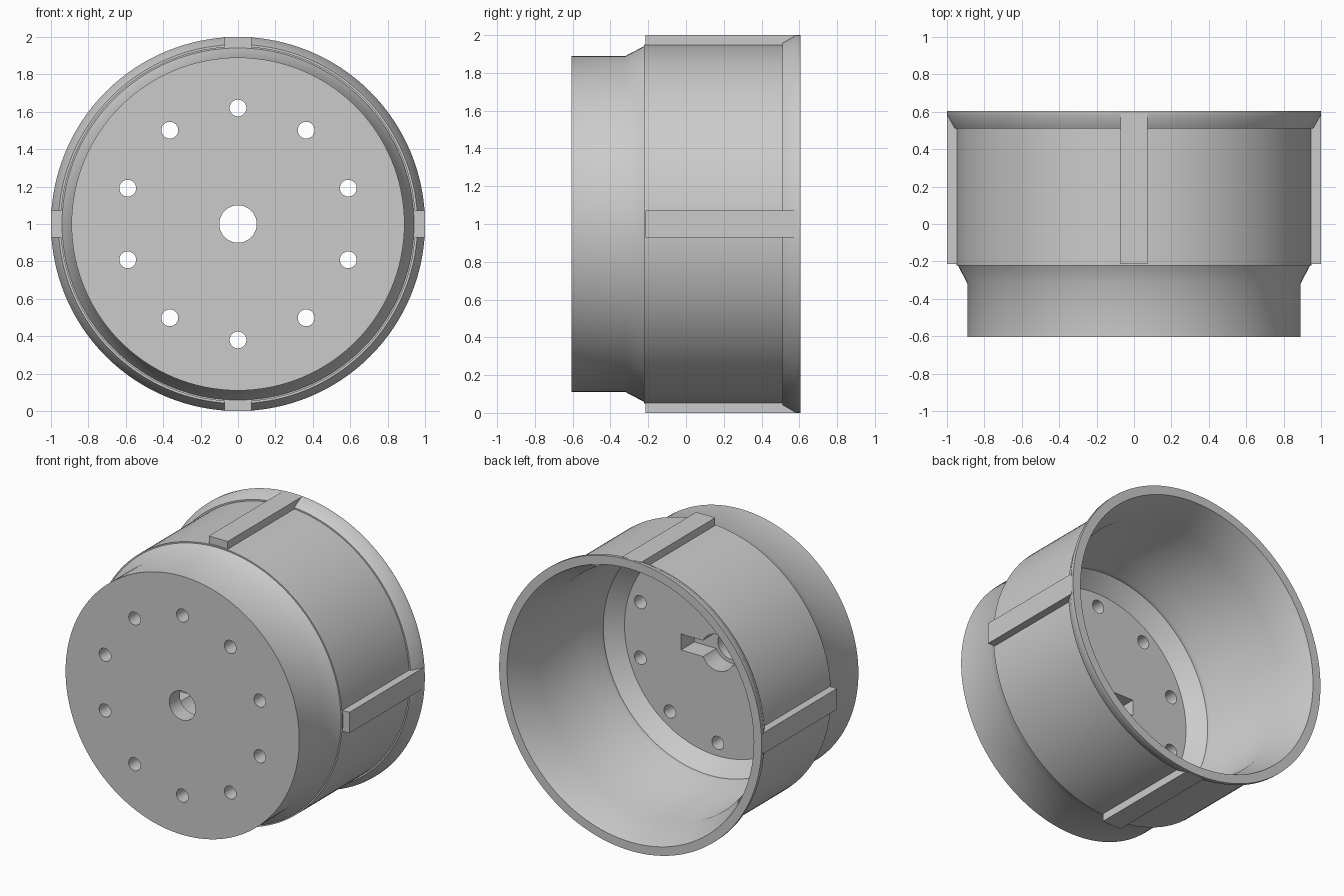
import bpy
import bmesh
from math import cos, sin, tau
from mathutils import Matrix, Vector

if "Cube" in bpy.data.objects:
    bpy.data.objects.remove(bpy.data.objects["Cube"], do_unlink=True)

grey = bpy.data.materials.new("plain grey")
grey.use_nodes = True
grey.diffuse_color = (0.6, 0.6, 0.6, 1)
grey.node_tree.nodes["Principled BSDF"].inputs["Base Color"].default_value = (0.6, 0.6, 0.6, 1)

AXIS = Vector((0, 0, 1))  # the hub axis runs along y at this height


def finish(name, bm):
    bmesh.ops.recalc_face_normals(bm, faces=bm.faces[:])
    mesh = bpy.data.meshes.new(name)
    bm.to_mesh(mesh)
    bm.free()
    obj = bpy.data.objects.new(name, mesh)
    mesh.materials.append(grey)
    bpy.context.collection.objects.link(obj)
    return obj


def lathe(bm, profile, steps, centre=AXIS):
    """Solid of (radius, y) rings around the y direction, capped at both ends."""
    rings = []
    for r, y in profile:
        rings.append([bm.verts.new(centre + Vector((r * cos(tau * i / steps), y, r * sin(tau * i / steps))))
                      for i in range(steps)])
    for a, b in zip(rings, rings[1:]):
        for i in range(steps):
            j = (i + 1) % steps
            bm.faces.new((a[i], a[j], b[j], b[i]))
    bm.faces.new(rings[0])
    bm.faces.new(rings[-1])


def box(bm, low, high):
    low, high = Vector(low), Vector(high)
    size = high - low
    matrix = Matrix.Translation((low + high) / 2) @ Matrix.Diagonal((*size, 1))
    bmesh.ops.create_cube(bm, size=1, matrix=matrix)


def activate(obj):
    bpy.ops.object.select_all(action="DESELECT")
    obj.select_set(True)
    bpy.context.view_layer.objects.active = obj


def cut(obj, cutter):
    mod = obj.modifiers.new("cut", "BOOLEAN")
    mod.operation = "DIFFERENCE"
    mod.solver = "EXACT"
    mod.object = cutter
    activate(obj)
    bpy.ops.object.modifier_apply(modifier=mod.name)
    bpy.data.objects.remove(cutter, do_unlink=True)


# Cup body: outside from the front face to the rim, then inside to the floor
bm = bmesh.new()
lathe(bm, [(0.89, -0.605), (0.89, -0.32), (0.941, -0.223), (0.95, -0.223),
           (0.95, 0.51), (0.96, 0.51), (1.0, 0.58), (1.0, 0.605),
           (0.94, 0.605), (0.865, 0.37), (0.86, -0.115), (0.805, -0.22),
           (0.805, -0.25), (0.71, -0.345)], 128)
body = finish("wheel_body", bm)

# Ring of bolt holes
bm = bmesh.new()
for i in range(10):
    a = tau * (i / 10 + 0.25)
    lathe(bm, [(0.045, -0.8), (0.045, 0)], 24, AXIS + Vector((cos(a), 0, sin(a))) * 0.62)
cut(body, finish("bolt_cutter", bm))

# Recess for a two-armed drive horn, then the axle hole
bm = bmesh.new()
lathe(bm, [(0.125, -0.49), (0.125, -0.1)], 48)
cut(body, finish("hub_cutter", bm))
bm = bmesh.new()
box(bm, (-0.28, -0.49, 0.945), (0.28, -0.1, 1.055))
cut(body, finish("arm_cutter", bm))
bm = bmesh.new()
lathe(bm, [(0.1, -0.8), (0.1, -0.1)], 48)
cut(body, finish("axle_cutter", bm))

activate(body)
bpy.ops.object.shade_smooth_by_angle()

# Four straight ribs along the outside
for i, name in enumerate(("top", "right", "bottom", "left")):
    bm = bmesh.new()
    box(bm, (-0.072, -0.215, 0.945), (0.072, 0.59, 1.0))
    turn = Matrix.Translation(AXIS) @ Matrix.Rotation(-tau * i / 4, 4, "Y")
    bmesh.ops.transform(bm, matrix=turn, verts=bm.verts[:])
    finish("rib_" + name, bm)
